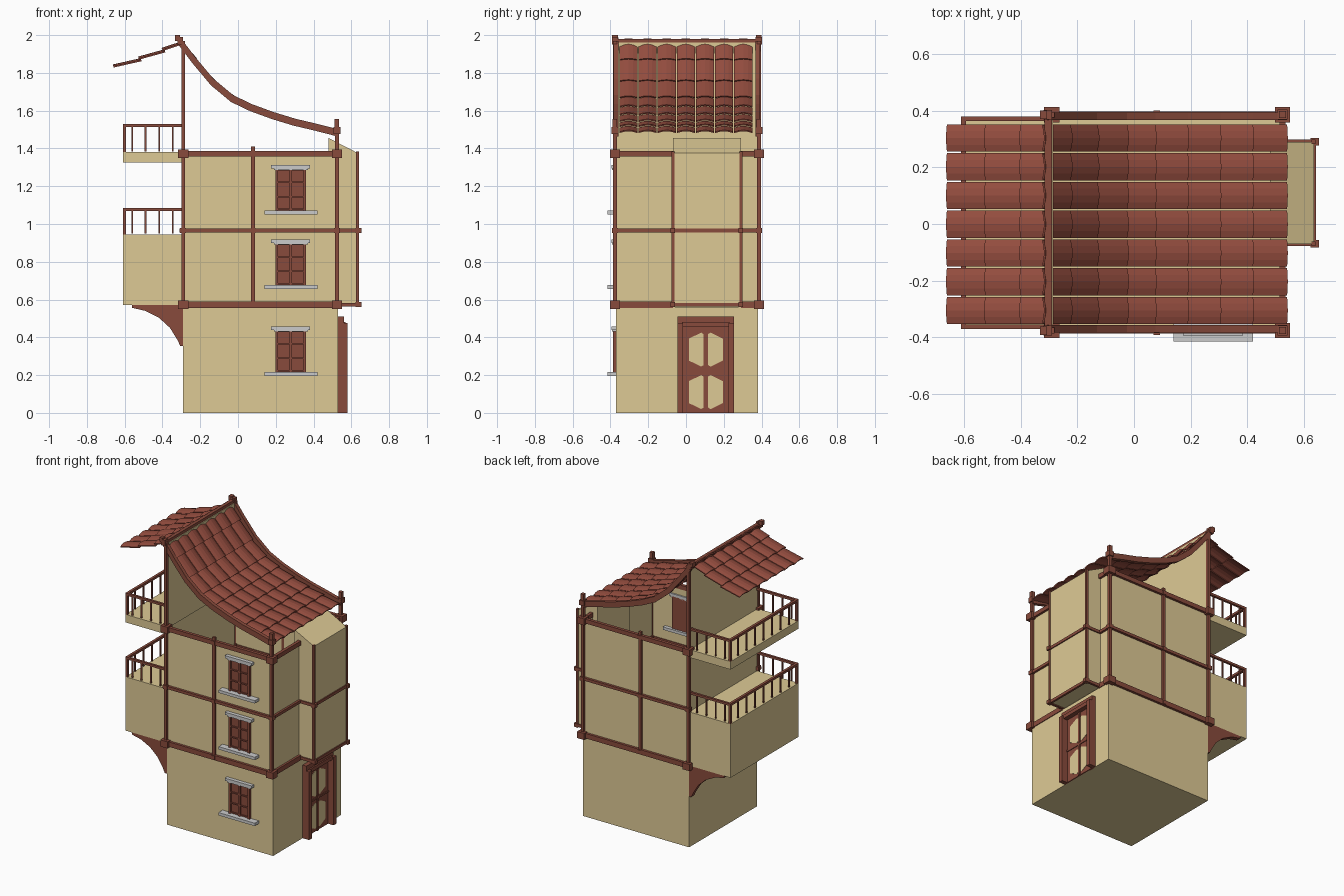
import bpy, bmesh
from math import sin, pi
from mathutils import Vector

if "Cube" in bpy.data.objects:
    bpy.data.objects.remove(bpy.data.objects["Cube"])


def material(name, rgb):
    m = bpy.data.materials.new(name)
    m.diffuse_color = (*rgb, 1)
    m.use_nodes = True
    m.node_tree.nodes["Principled BSDF"].inputs["Base Color"].default_value = m.diffuse_color
    return m


PLASTER = material("plaster", (0.73, 0.59, 0.30))
WOOD = material("wood", (0.25, 0.07, 0.045))
TILE = material("roof_tile", (0.30, 0.075, 0.05))


def finish(name, bm, mat):
    bmesh.ops.recalc_face_normals(bm, faces=bm.faces)
    me = bpy.data.meshes.new(name)
    bm.to_mesh(me)
    bm.free()
    ob = bpy.data.objects.new(name, me)
    bpy.context.collection.objects.link(ob)
    if mat:
        me.materials.append(mat)
    return ob


def add_box(bm, x0, x1, y0, y1, z0, z1):
    v = [bm.verts.new((x, y, z)) for x in (x0, x1) for y in (y0, y1) for z in (z0, z1)]
    for f in ((0, 1, 3, 2), (4, 6, 7, 5), (0, 4, 5, 1), (2, 3, 7, 6), (0, 2, 6, 4), (1, 5, 7, 3)):
        bm.faces.new([v[i] for i in f])


def boxes(name, mat, items):
    bm = bmesh.new()
    for b in items:
        add_box(bm, *b)
    return finish(name, bm, mat)


def around(x, y, z, sx, sy, sz):
    return (x - sx / 2, x + sx / 2, y - sy / 2, y + sy / 2, z - sz / 2, z + sz / 2)


def prism(name, mat, pts, a, b, axis):
    """Extrude a 2D outline from a to b along x or y."""
    bm = bmesh.new()
    def at(p, t):
        return (t, p[0], p[1]) if axis == "x" else (p[0], t, p[1])
    lo, hi = ([bm.verts.new(at(p, t)) for p in pts] for t in (a, b))
    bm.faces.new(lo)
    bm.faces.new(hi)
    for i in range(len(pts)):
        j = (i + 1) % len(pts)
        bm.faces.new((lo[i], lo[j], hi[j], hi[i]))
    return finish(name, bm, mat)


L, R, F, B = -0.29, 0.52, -0.37, 0.38      # wall planes

# Walls: solid ground floor, open-topped upper storeys, tall gable wall
boxes("ground_floor", PLASTER, [(L, 0.53, F, B, 0, 0.56)])
bm = bmesh.new()
add_box(bm, L, R, F, B, 0.56, 1.37)
bm.faces.ensure_lookup_table()
bmesh.ops.delete(bm, geom=[f for f in bm.faces if f.calc_center_median().z > 1.36], context='FACES')
finish("upper_walls", bm, PLASTER)
boxes("tall_left_wall", PLASTER, [(L - 0.005, L + 0.005, F, B, 1.37, 1.96)])
prism("bay", PLASTER, [(0.48, 0.57), (0.635, 0.57), (0.635, 1.375), (0.48, 1.455)], -0.07, 0.29, "y")

# Timber frame
FY, BY, RX = F - 0.006, B + 0.006, R + 0.004
beams, posts, joints = [], [], []
for z, h in ((0.573, 0.034), (0.965, 0.02), (1.372, 0.03)):
    big = h > 0.025
    for y in (FY, BY):
        beams.append((L - 0.02, R + 0.02, y - 0.011, y + 0.011, z - h / 2, z + h / 2))
        for x in (L, RX):
            s = 0.054 if big else 0.032
            joints.append(around(x, y, z, s, s, s * 0.85))
        joints.append(around(0.08, y, z, 0.024, 0.03, 0.026))
    for y0, y1 in ((FY, -0.07), (0.29, BY)):
        beams.append((RX - 0.011, RX + 0.011, y0, y1, z - h / 2, z + h / 2))
    if z < 1.3:                             # bay bands
        beams.append((0.628, 0.642, -0.075, 0.295, z - 0.01, z + 0.01))
        for y in (-0.07, 0.29):
            beams.append((R, 0.64, y - 0.008, y + 0.008, z - 0.01, z + 0.01))
            joints.append(around(0.638, y, z, 0.03, 0.026, 0.026))
for y in (FY, BY):
    posts += [(L - 0.01, L + 0.01, y - 0.01, y + 0.01, 0.56, 1.97),
              (0.07, 0.09, y - 0.008, y + 0.008, 0.58, 1.41),
              (RX - 0.01, RX + 0.01, y - 0.01, y + 0.01, 0.56, 1.5)]
    joints += [around(-0.305, y, 1.97, 0.03, 0.034, 0.04), around(-0.32, y, 1.985, 0.025, 0.03, 0.03),
               around(RX, y, 1.495, 0.036, 0.036, 0.035), around(RX, y, 1.53, 0.024, 0.024, 0.05)]
for y in (-0.07, 0.29):
    posts.append((0.626, 0.641, y - 0.008, y + 0.008, 0.57, 1.385))
beams.append((-0.315, -0.29, F, B, 1.955, 1.98))
boxes("timber_beams", WOOD, beams)
boxes("timber_posts", WOOD, posts)
boxes("timber_joints", WOOD, joints)

# Balconies with railings
boxes("lower_balcony", PLASTER, [(-0.61, L, F, B, 0.57, 0.945)])
boxes("upper_balcony", PLASTER, [(-0.61, L, F, B, 1.325, 1.38)])
for label, z0, z1 in (("lower", 0.945, 1.085), ("upper", 1.38, 1.53)):
    rails = [(-0.61, -0.592, F, B, z1 - 0.016, z1)]
    for y in (F + 0.008, B - 0.008):
        rails.append((-0.61, L, y - 0.008, y + 0.008, z1 - 0.016, z1))
        rails += [around(x, y, (z0 + z1) / 2, 0.009, 0.009, z1 - z0 - 0.01)
                  for x in (-0.56, -0.49, -0.417, -0.345)]
        rails.append((-0.61, -0.594, y - 0.008, y + 0.008, z0, z1))
    for i in range(1, 8):
        rails.append(around(-0.601, F + (B - F) * i / 8, (z0 + z1) / 2, 0.009, 0.009, z1 - z0 - 0.01))
    boxes(label + "_railing", WOOD, rails)

# Curved brackets under the lower balcony
curve = [(-0.56, 0.57), (-0.56, 0.556), (-0.49, 0.54), (-0.42, 0.505), (-0.36, 0.45), (-0.32, 0.385), (-0.306, 0.355),
         (L, 0.355), (L, 0.57)]
for label, y in (("front", F), ("back", B - 0.035)):
    prism(label + "_bracket", WOOD, curve, y, y + 0.035, "y")

# Front windows with grey sills and lintels
for i, z in enumerate((0.20, 0.66, 1.055)):
    bars = [(0.20, 0.36, -0.376, -0.36, z + 0.015, z + 0.24)]
    for x in (0.205, 0.279, 0.353):
        bars.append((x - 0.007, x + 0.007, -0.387, -0.37, z + 0.015, z + 0.24))
    for dz in (0.024, 0.09, 0.165, 0.233):
        bars.append((0.20, 0.36, -0.384, -0.37, z + dz - 0.004, z + dz + 0.004))
    boxes("window_%d" % i, WOOD, bars)
    boxes("window_stone_%d" % i, None, [(0.14, 0.42, -0.415, -0.345, z - 0.004, z + 0.016),
                                        (0.19, 0.37, -0.392, -0.36, z + 0.232, z + 0.243),
                                        (0.175, 0.382, -0.395, -0.36, z + 0.24, z + 0.258)])

# Double door on the right wall
boxes("door_frame", WOOD, [(0.525, 0.58, -0.045, -0.015, 0, 0.475), (0.525, 0.58, 0.225, 0.255, 0, 0.475),
                           (0.525, 0.56, -0.045, 0.255, 0.475, 0.51), (0.525, 0.57, -0.02, 0.23, 0.455, 0.48)])
boxes("door_leaves", WOOD, [(0.525, 0.538, -0.015, 0.103, 0, 0.455), (0.525, 0.538, 0.107, 0.225, 0, 0.455),
                            (0.53, 0.545, 0.097, 0.113, 0, 0.455), (0.53, 0.543, -0.015, 0.225, 0.222, 0.234)])
for side in (-1, 1):
    for i, z in enumerate((0.11, 0.335)):
        out = [(0.105 + side * d, z + dz) for d, dz in
               ((0.09, -0.058), (0.09, 0.058), (0.025, 0.09), (0.012, 0.082), (0.012, -0.082), (0.025, -0.09))]
        prism("door_panel_%d_%d" % (side, i), PLASTER, out, 0.53, 0.5405, "x")


# Roof: rows of slightly arched, overlapping tiles following each slope
def slope_tiles(name, pts):
    bm = bmesh.new()
    cols, n = 7, 4
    pitch, thick = 0.1014, 0.007
    for (xa, za), (xb, zb) in zip(pts, pts[1:]):
        d = Vector((xb - xa, 0, zb - za)).normalized()
        nrm = Vector((-d.z, 0, d.x))
        if nrm.z < 0:
            nrm = -nrm
        ends = (Vector((xa, 0, za)) - d * 0.01 - nrm * 0.006, Vector((xb, 0, zb)) + nrm * 0.006)
        for c in range(cols):
            y0 = -0.353 + c * pitch
            ring = []
            for t in (0, -thick):
                for e in ends:
                    ring.append([bm.verts.new(e + Vector((0, y0 + 0.096 * k / n, 0))
                                              + nrm * (0.010 * sin(pi * k / n) - 0.005 + t))
                                 for k in range(n + 1)])
            ta, tb, ba, bb = ring
            for k in range(n):
                for p, q in ((ta, tb), (tb, bb), (bb, ba), (ba, ta)):
                    bm.faces.new((p[k], p[k + 1], q[k + 1], q[k]))
            for k in (0, n):
                bm.faces.new((ta[k], tb[k], bb[k], ba[k]))
    finish(name, bm, TILE)


right = [(-0.305, 1.975), (-0.225, 1.87), (-0.13, 1.757), (-0.025, 1.67), (0.075, 1.622), (0.19, 1.58),
         (0.305, 1.545), (0.42, 1.518), (0.54, 1.487)]
slope_tiles("right_roof_tiles", right)
slope_tiles("left_roof_tiles", [(-0.305, 1.965), (-0.40, 1.922), (-0.525, 1.876), (-0.66, 1.834)])

# Curved edge beams of the main slope
top = [(x, z + 0.012) for x, z in right]
low = [(x - 0.012, z - 0.024) for x, z in right]
for label, y in (("front", F), ("back", B)):
    prism(label + "_roof_edge", WOOD, top + low[::-1], y - 0.013, y + 0.013, "y")
